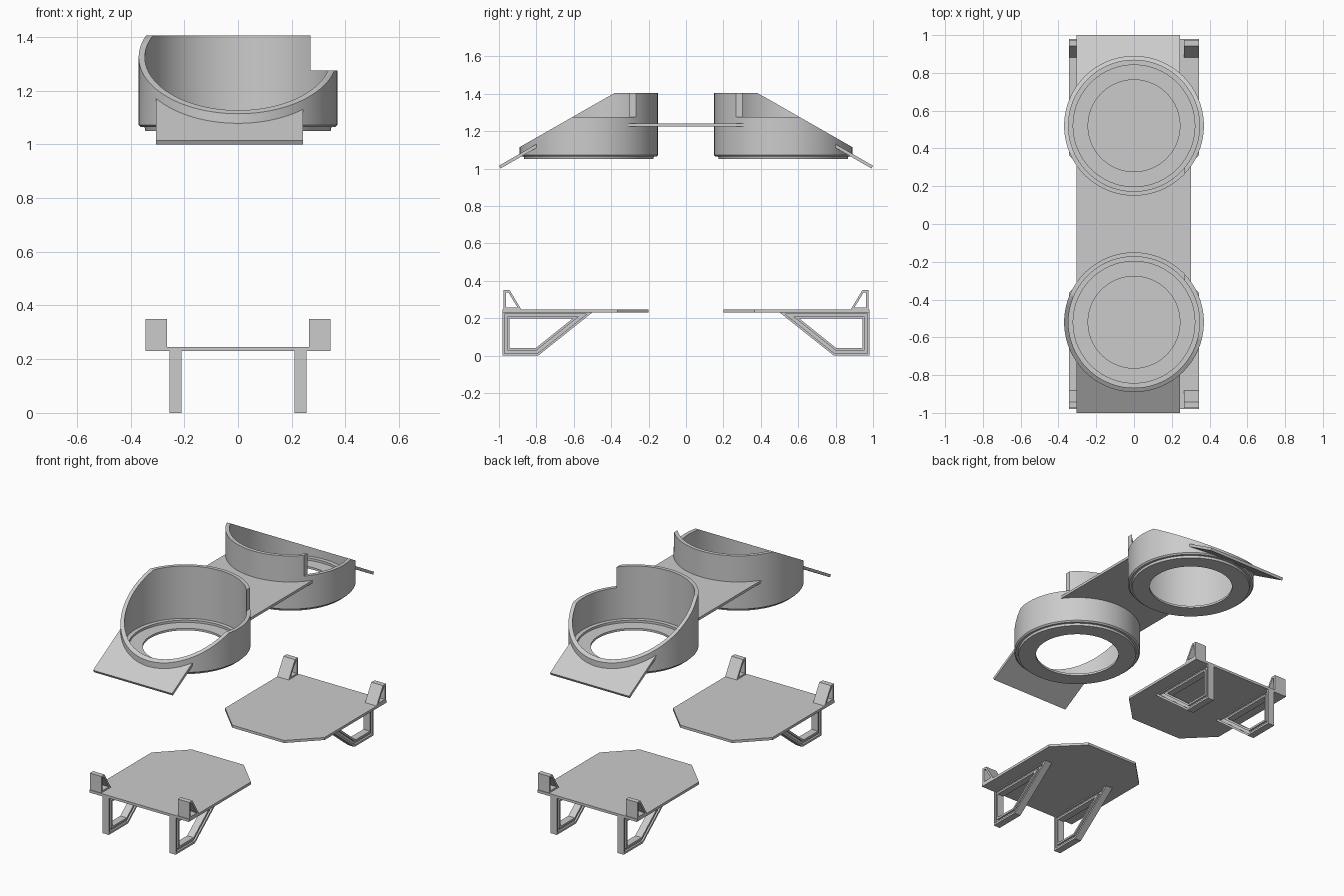
import bpy, bmesh, math
from mathutils import Vector

if "Cube" in bpy.data.objects:
    bpy.data.objects.remove(bpy.data.objects["Cube"])


def finish(name, bm):
    bmesh.ops.recalc_face_normals(bm, faces=bm.faces)
    me = bpy.data.meshes.new(name)
    bm.to_mesh(me)
    bm.free()
    ob = bpy.data.objects.new(name, me)
    bpy.context.collection.objects.link(ob)
    return ob


def prism(name, loop, vec):
    """Extrude a closed 3D loop along a vector."""
    bm = bmesh.new()
    face = bm.faces.new([bm.verts.new(p) for p in loop])
    ext = bmesh.ops.extrude_face_region(bm, geom=[face])
    moved = [v for v in ext["geom"] if isinstance(v, bmesh.types.BMVert)]
    bmesh.ops.translate(bm, verts=moved, vec=vec)
    return finish(name, bm)


def side_prism(name, yz, x0, x1, s=1):
    return prism(name, [(x0, s * y, z) for y, z in yz], (x1 - x0, 0, 0))


def lathe(name, profile, y, n=96):
    """Revolve a closed (radius, z) profile about a vertical axis."""
    bm = bmesh.new()
    rows = [[bm.verts.new((r * math.cos(2 * math.pi * i / n),
                           y + r * math.sin(2 * math.pi * i / n), z))
             for r, z in profile] for i in range(n)]
    m = len(profile)
    for i in range(n):
        a, b = rows[i], rows[(i + 1) % n]
        for j in range(m):
            k = (j + 1) % m
            bm.faces.new((a[j], b[j], b[k], a[k]))
    return finish(name, bm)


def frame(name, outer, inner, section, xc, s):
    """Closed loop frame: section points are (outer-to-inner factor, x offset)."""
    bm = bmesh.new()
    rows = []
    for o, i in zip(outer, inner):
        row = []
        for t, dx in section:
            y, z = Vector(o).lerp(Vector(i), t)
            row.append(bm.verts.new((xc + dx, s * y, z)))
        rows.append(row)
    n, m = len(rows), len(section)
    for i in range(n):
        a, b = rows[i], rows[(i + 1) % n]
        for j in range(m):
            k = (j + 1) % m
            bm.faces.new((a[j], b[j], b[k], a[k]))
    return finish(name, bm)


def cut(ob, cutter):
    mod = ob.modifiers.new("cut", "BOOLEAN")
    mod.operation = "DIFFERENCE"
    mod.solver = "EXACT"
    mod.object = cutter
    bpy.ops.object.select_all(action="DESELECT")
    bpy.context.view_layer.objects.active = ob
    ob.select_set(True)
    bpy.ops.object.modifier_apply(modifier=mod.name)
    bpy.data.objects.remove(cutter)


def smooth(ob):
    bpy.ops.object.select_all(action="DESELECT")
    bpy.context.view_layer.objects.active = ob
    ob.select_set(True)
    bpy.ops.object.shade_smooth_by_angle(angle=math.radians(30))


def bore(s):
    """Cylinder that trims plates to the bowl wall."""
    bpy.ops.mesh.primitive_cylinder_add(vertices=96, radius=0.36, depth=1,
                                        location=(0, s * 0.52, 1.2))
    return bpy.context.object


CY = 0.52
BOWL = [(0.243, 1.05), (0.345, 1.05), (0.348, 1.064), (0.362, 1.064),
        (0.37, 1.072), (0.37, 1.405), (0.347, 1.405), (0.347, 1.077),
        (0.322, 1.077), (0.322, 1.063), (0.243, 1.063)]
SLOPE = [(0.28, 1.462), (1.09, 1.0), (1.09, 1.7), (0.28, 1.7)]
LEG_OUT = [(0.98, 0), (0.98, 0.235), (0.495, 0.235), (0.79, 0)]
LEG_IN = [(0.944, 0.04), (0.944, 0.197), (0.607, 0.197), (0.803, 0.04)]
CLIP_OUT = [(0.975, 0.245), (0.975, 0.35), (0.943, 0.35), (0.88, 0.245)]
CLIP_IN = [(0.962, 0.256), (0.962, 0.338), (0.95, 0.338), (0.9, 0.256)]
W, N = 0.0225, 0.011
CHANNEL = [(0, -W), (0.3, -W), (0.3, -N), (0.7, -N), (0.7, -W), (1, -W),
           (1, W), (0.7, W), (0.7, N), (0.3, N), (0.3, W), (0, W)]
BAR = [(0, -0.04), (1, -0.04), (1, 0.04), (0, 0.04)]

for s, end in ((-1, "front"), (1, "back")):
    # Ring-floored bowl with slanted rim and side notch
    bowl = lathe(end + "_bowl", BOWL, s * CY)
    cut(bowl, side_prism("slope_cutter", SLOPE, -0.6, 0.6, s))
    cut(bowl, side_prism("notch_cutter",
                         [(0.1, 1.275), (1, 1.275), (1, 1.6), (0.1, 1.6)], 0.27, 0.6, s))
    smooth(bowl)

    # Sloping lip plate
    lip = side_prism(end + "_lip_plate",
                     [(0.992, 1.0), (1.0, 1.015), (0.7, 1.188), (0.692, 1.173)],
                     -0.305, 0.243, s)
    cut(lip, bore(s))

    # Lower tray with clipped inner corners
    outline = [(-0.345, 0.98), (0.345, 0.98), (0.345, 0.365),
               (0.18, 0.2), (-0.18, 0.2), (-0.345, 0.365)]
    prism(end + "_tray", [(x, s * y, 0.23) for x, y in outline], (0, 0, 0.016))

    # Channel-section legs and hollow corner clips
    for q, side in ((-1, "left"), (1, "right")):
        frame(f"{end}_{side}_leg", LEG_OUT, LEG_IN, CHANNEL, q * 0.232, s)
        frame(f"{end}_{side}_clip", CLIP_OUT, CLIP_IN, BAR, q * 0.305, s)

# Bridge plate between the bowls
bridge = side_prism("bridge_plate", [(-0.31, 1.226), (0.31, 1.226), (0.31, 1.242), (-0.31, 1.242)],
                    -0.305, 0.303)
for s in (-1, 1):
    cut(bridge, bore(s))
